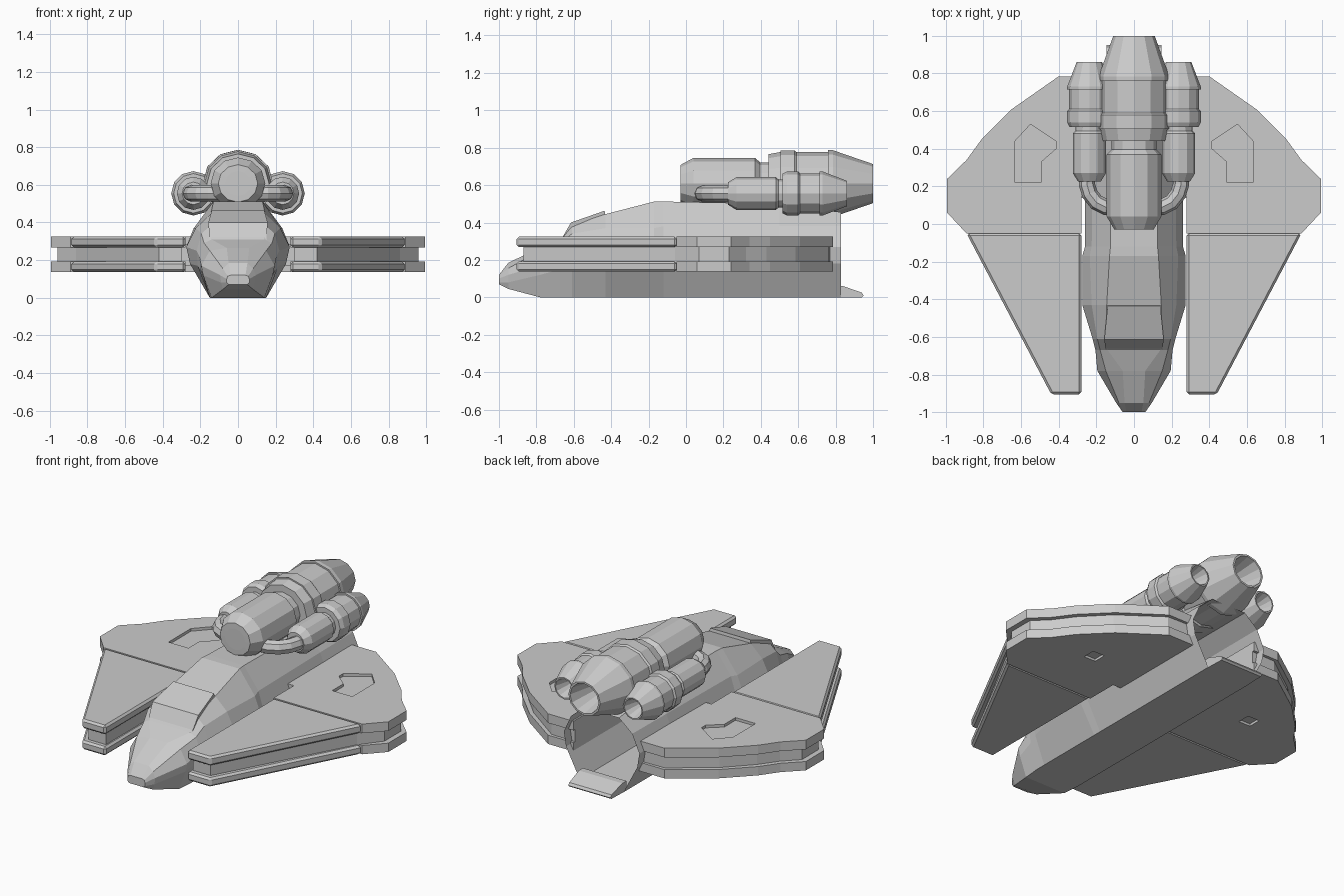
import bpy, bmesh, math

if "Cube" in bpy.data.objects:
    bpy.data.objects.remove(bpy.data.objects["Cube"])


def finish(name, bm):
    bmesh.ops.recalc_face_normals(bm, faces=bm.faces)
    me = bpy.data.meshes.new(name)
    bm.to_mesh(me)
    bm.free()
    ob = bpy.data.objects.new(name, me)
    bpy.context.collection.objects.link(ob)
    return ob


def loft(bm, rings):
    """Skin closed rings of points and cap both ends; returns the last cap."""
    vs = [[bm.verts.new(p) for p in r] for r in rings]
    n = len(vs[0])
    for a, b in zip(vs, vs[1:]):
        for i in range(n):
            bm.faces.new((a[i], a[(i + 1) % n], b[(i + 1) % n], b[i]))
    bm.faces.new(vs[0])
    return bm.faces.new(vs[-1])


def slab(name, outline, z0, z1):
    bm = bmesh.new()
    loft(bm, [[(x, y, z) for x, y in outline] for z in (z0, z1)])
    return finish(name, bm)


def lathe(name, profile, cx, cz, zs=1.0, n=12):
    """Revolve (y, radius) pairs around an axis parallel to y."""
    bm = bmesh.new()
    angles = [2 * math.pi * i / n for i in range(n)]
    loft(bm, [[(cx + r * math.cos(a), y, cz + zs * r * math.sin(a)) for a in angles]
              for y, r in profile])
    return finish(name, bm)


def mirror(ob):
    ob.modifiers.new("mirror", "MIRROR")


def cut(ob, cutter):
    m = ob.modifiers.new("recess", "BOOLEAN")
    m.operation, m.solver, m.object = "DIFFERENCE", "EXACT", cutter
    cutter.hide_render = True
    cutter.hide_viewport = True


# Fuselage: half sections from the bottom edge up to the roof edge
stations = [
    (-1.00, (.050, .07), (.060, .08), (.060, .10), (.055, .115), (.04, .12)),
    (-0.95, (.080, .045), (.09, .08), (.095, .12), (.08, .155), (.05, .185)),
    (-0.78, (.140, 0), (.185, .12), (.195, .17), (.15, .25), (.06, .265)),
    (-0.67, (.15, 0), (.20, .15), (.205, .22), (.18, .29), (.14, .31)),
    (-0.61, (.15, 0), (.215, .17), (.22, .25), (.195, .34), (.145, .385)),
    (-0.43, (.15, 0), (.255, .18), (.275, .27), (.225, .37), (.145, .445)),
    (-0.17, (.15, 0), (.255, .18), (.275, .27), (.235, .37), (.13, .512)),
    (-0.12, (.15, 0), (.245, .18), (.26, .27), (.225, .38), (.125, .512)),
    (0.50, (.15, 0), (.245, .18), (.26, .27), (.215, .38), (.12, .50)),
    (0.83, (.15, 0), (.245, .18), (.26, .27), (.21, .38), (.12, .455)),
]
bm = bmesh.new()
rings = []
for y, *half in stations:
    rings.append([(x, y, z) for x, z in half] + [(-x, y, z) for x, z in reversed(half)])
rear = loft(bm, rings)
# Open cargo bay at the back
bmesh.ops.inset_region(bm, faces=[rear], thickness=0.018)
bay = bmesh.ops.extrude_discrete_faces(bm, faces=[rear])["faces"][0]
bmesh.ops.translate(bm, verts=bay.verts, vec=(0, -0.65, 0))
finish("fuselage", bm)

# Canopy and rear ramp: side profiles (half width, y, z) swept across x
for name, prof in (
    ("canopy", [(.15, -.67, .305), (.158, -.615, .40), (.14, -.435, .463),
                (.14, -.43, .43), (.15, -.60, .33)]),
    ("ramp", [(.15, .80, 0), (.15, .80, .06), (.15, .84, .06),
              (.145, .94, .025), (.145, .95, .01), (.145, .94, 0)]),
):
    bm = bmesh.new()
    loft(bm, [[(s * w, y, z) for w, y, z in prof] for s in (-1, 1)])
    finish(name, bm)

# Wings: upper and lower plates around a slimmer core
rear_plate = [(.225, .785), (.40, .785), (.65, .61), (.81, .45), (.89, .34), (.993, .24),
              (.993, .06), (.89, -.05), (.28, -.05), (.28, .15), (.225, .15)]
front_plate = [(.28, -.05), (.89, -.05), (.44, -.905), (.28, -.905)]
core = [(.225, .77), (.39, .765), (.64, .585), (.79, .43), (.87, .32), (.96, .23),
        (.96, .07), (.86, -.06), (.42, -.87), (.30, -.87), (.30, .14), (.225, .14)]
mirror(slab("wing_core", core, .17, .285))
top_hatch = slab("top_hatch_cutter", [(.495, .22), (.633, .22), (.633, .44), (.55, .53),
                                      (.415, .44), (.415, .40), (.495, .33)], .308, .36)
low_hatch = slab("low_hatch_cutter", [(.53, .29), (.61, .29), (.61, .37), (.53, .37)], .10, .152)
for level, z0, z1, hatch in (("upper", .268, .325, top_hatch), ("lower", .137, .192, low_hatch)):
    plate = slab(level + "_wing_rear", rear_plate, z0, z1)
    cut(plate, hatch)
    mirror(plate)
    plate = slab(level + "_wing_front", front_plate, z0, z1)
    bev = plate.modifiers.new("bevel", "BEVEL")
    bev.width, bev.segments = .012, 1
    mirror(plate)

# Central engine with hollow nozzle
lathe("main_engine", [(-.03, .07), (-.029, .105), (.04, .145), (.37, .145), (.395, .12),
                      (.44, .12), (.44, .165), (.505, .178), (.505, .187), (.58, .187),
                      (.59, .178), (.76, .178), (.76, .188), (.785, .188), (1.0, .11),
                      (1.0, .098), (.78, .05)], 0, .608, .95)

# Side engines
mirror(lathe("side_engine", [(.225, .06), (.27, .088), (.48, .088), (.495, .075), (.515, .075),
                             (.515, .105), (.54, .118), (.60, .118), (.61, .108), (.715, .108),
                             (.715, .118), (.73, .118), (.86, .068), (.86, .06), (.73, .025)],
             .237, .555))

# Feed pipes curving from the side engines into the main tank
cu = bpy.data.curves.new("feed_pipe", "CURVE")
cu.dimensions = "3D"
cu.bevel_depth, cu.bevel_resolution, cu.use_fill_caps = .043, 2, True
path = [(.25, .26), (.25, .21), (.235, .16), (.20, .115), (.15, .09), (.07, .085)]
sp = cu.splines.new("POLY")
sp.points.add(len(path) - 1)
for p, (x, y) in zip(sp.points, path):
    p.co = (x, y, .555, 1)
sp.use_smooth = False
pipe = bpy.data.objects.new("feed_pipe", cu)
bpy.context.collection.objects.link(pipe)
mirror(pipe)
